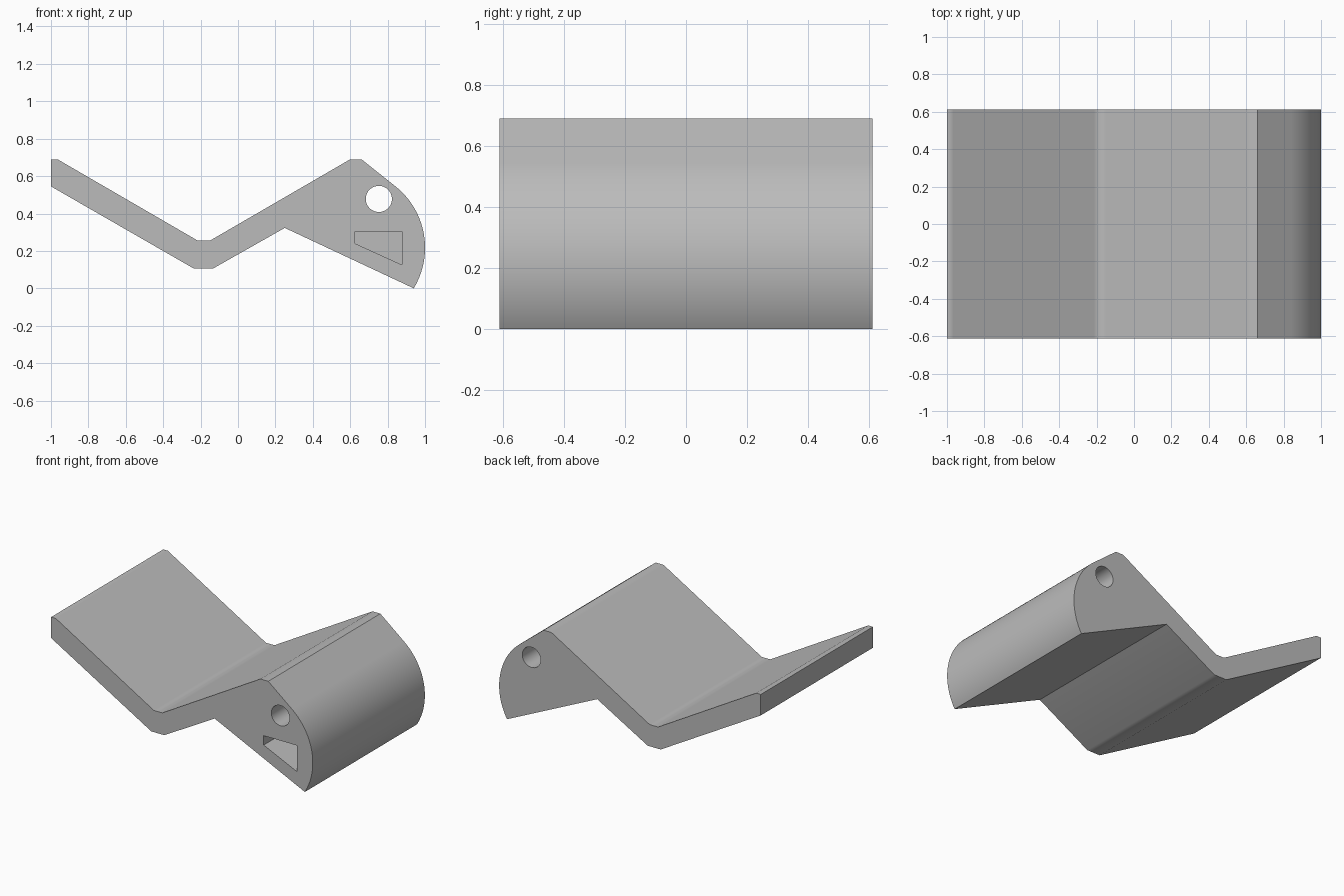
import bpy, bmesh
from math import cos, sin, radians, pi

HALF_WIDTH = 0.612

old = bpy.data.objects.get("Cube")
if old:
    bpy.data.objects.remove(old)

grey = bpy.data.materials.new("plain grey")
grey.use_nodes = True
colour = (0.5, 0.5, 0.5, 1)
grey.diffuse_color = colour
grey.node_tree.nodes["Principled BSDF"].inputs["Base Color"].default_value = colour


def arc(cx, cz, r, start, end, steps):
    """Points along an arc in the side profile, angles in degrees."""
    angles = [radians(start + (end - start) * i / steps) for i in range(steps + 1)]
    return [(cx + r * cos(a), cz + r * sin(a)) for a in angles]


def prism(name, profile, y0, y1):
    """Extrude a closed x-z profile from y0 to y1."""
    bm = bmesh.new()
    face = bm.faces.new([bm.verts.new((x, y0, z)) for x, z in profile])
    moved = bmesh.ops.extrude_face_region(bm, geom=[face])["geom"]
    verts = [v for v in moved if isinstance(v, bmesh.types.BMVert)]
    bmesh.ops.translate(bm, verts=verts, vec=(0, y1 - y0, 0))
    bmesh.ops.recalc_face_normals(bm, faces=bm.faces)
    mesh = bpy.data.meshes.new(name)
    bm.to_mesh(mesh)
    bm.free()
    mesh.materials.append(grey)
    ob = bpy.data.objects.new(name, mesh)
    bpy.context.collection.objects.link(ob)
    return ob


# Folded plate with a rounded wedge foot
profile = [(-1, 0.545), (-1, 0.69), (-0.965, 0.69), (-0.215, 0.255),
           (-0.15, 0.255), (0.60, 0.69), (0.66, 0.69)]
profile += arc(0.58, 0.217, 0.42, 51.3, -31.1, 32)
profile += [(0.25, 0.323), (-0.135, 0.105), (-0.235, 0.105)]
body = prism("folded_stand", profile, -HALF_WIDTH, HALF_WIDTH)

# Round hole right through, and a pocket open at the front only
hole = arc(0.753, 0.478, 0.07, 0, 360, 40)[:-1]
pocket = [(0.625, 0.305), (0.878, 0.305), (0.878, 0.125), (0.625, 0.24)]
cutters = [prism("hole_cutter", hole, -1, 1),
           prism("pocket_cutter", pocket, -1, HALF_WIDTH - 0.06)]

bpy.ops.object.select_all(action='DESELECT')
body.select_set(True)
bpy.context.view_layer.objects.active = body
for cutter in cutters:
    cutter.hide_render = True
    cut = body.modifiers.new(cutter.name, 'BOOLEAN')
    cut.operation = 'DIFFERENCE'
    cut.solver = 'EXACT'
    cut.object = cutter
    bpy.ops.object.modifier_apply(modifier=cut.name)
    bpy.data.objects.remove(cutter)

# Soft shading over the curve and shallow folds, flat on the large planes
bpy.ops.object.shade_smooth_by_angle(angle=radians(32))
weighted = body.modifiers.new("weighted_normals", 'WEIGHTED_NORMAL')
weighted.keep_sharp = True
